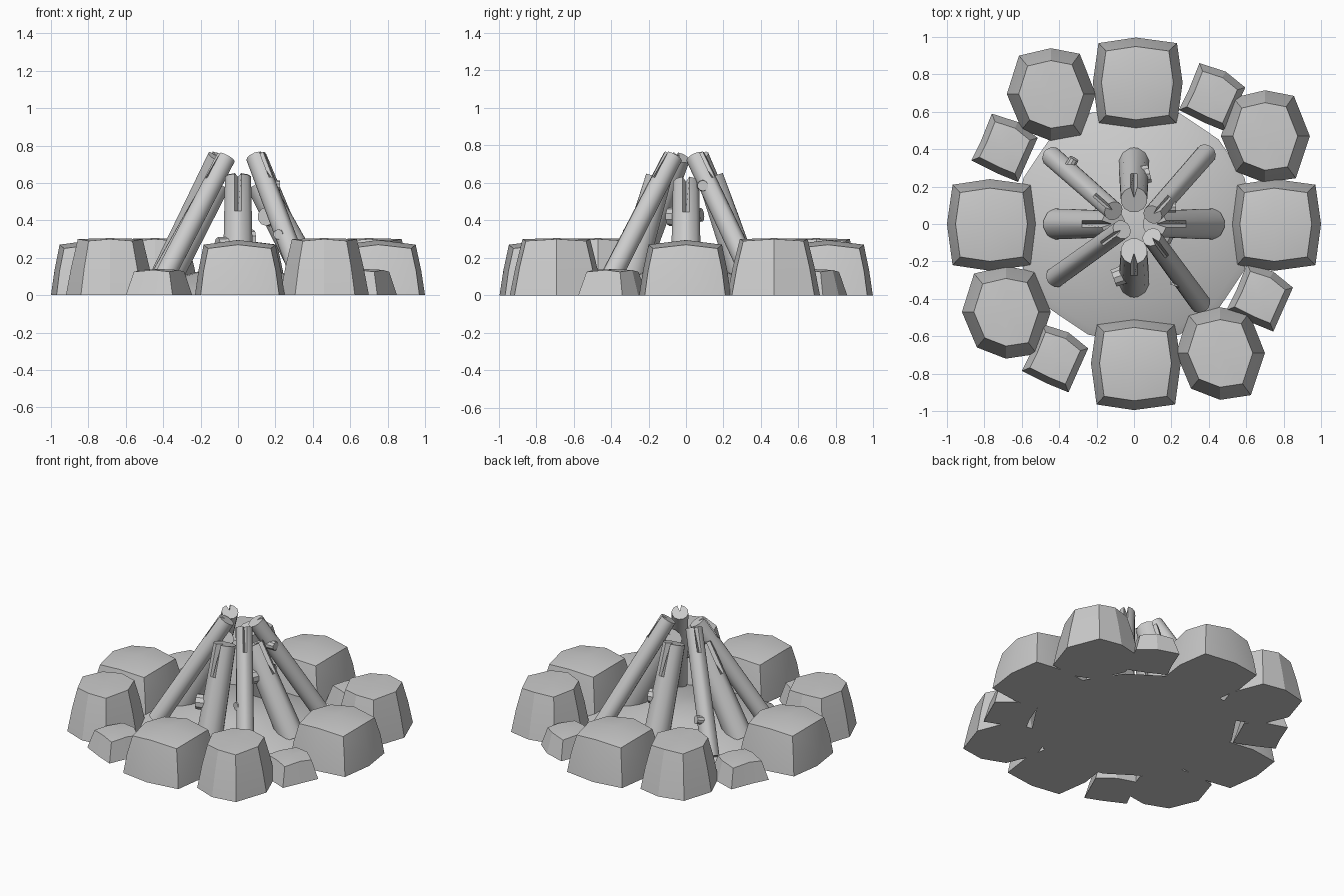
import bpy, bmesh, math
from mathutils import Vector

if "Cube" in bpy.data.objects:
    bpy.data.objects.remove(bpy.data.objects["Cube"])


def finish(name, bm, angle=30):
    bmesh.ops.recalc_face_normals(bm, faces=bm.faces)
    me = bpy.data.meshes.new(name)
    bm.to_mesh(me)
    bm.free()
    ob = bpy.data.objects.new(name, me)
    bpy.context.collection.objects.link(ob)
    bpy.ops.object.select_all(action='DESELECT')
    ob.select_set(True)
    bpy.context.view_layer.objects.active = ob
    bpy.ops.object.shade_smooth_by_angle(angle=math.radians(angle))
    return ob


def skin(bm, rings):
    """Join rings of points, leaving the two ends open; returns vertex rings."""
    vr = [[bm.verts.new(p) for p in r] for r in rings]
    n = len(vr[0])
    for a, b in zip(vr, vr[1:]):
        for i in range(n):
            j = (i + 1) % n
            bm.faces.new((a[i], a[j], b[j], b[i]))
    return vr


def cap(bm, ring, centre):
    c = bm.verts.new(centre)
    for i in range(len(ring)):
        bm.faces.new((ring[i], ring[(i + 1) % len(ring)], c))


def stone(name, outline, centre, levels, top_z):
    """Faceted stone: outline scaled at each (z, scale, extra z at mid points)."""
    cx, cy = centre
    bm = bmesh.new()
    rings = [[(cx + x * s, cy + y * s, z + (lift if i % 2 else 0))
              for i, (x, y) in enumerate(outline)] for z, s, lift in levels]
    vr = skin(bm, rings)
    bm.faces.new(vr[0])
    cap(bm, vr[-1], (cx, cy, top_z))
    finish(name, bm, 20)


# Ring of stones
square = [(-.20, .21), (0, .24), (.22, .21), (.25, 0),
          (.22, -.22), (0, -.25), (-.20, -.22), (-.23, 0)]
octagon = [(-.17, .205), (0, .245), (.155, .215), (.24, 0),
           (.165, -.225), (0, -.25), (-.155, -.19), (-.235, 0)]
tilted = [(-.07, .18), (.07, .135), (.175, .05), (.13, -.05),
          (.07, -.185), (-.04, -.14), (-.18, -.07), (-.13, .03)]
for i, c in enumerate([(.01, .757), (0, -.745), (-.77, 0), (.75, 0)]):
    stone(f"square_stone_{i}", square, c,
          [(0, 1, 0), (.13, .92, 0), (.25, .80, .02)], .295)
for i, c in enumerate([(-.445, .695), (.70, .47), (-.685, -.47), (.46, -.69)]):
    stone(f"round_stone_{i}", octagon, c,
          [(0, 1, 0), (.15, .88, 0), (.29, .73, .01)], .305)
for i, c in enumerate([(-.69, .41), (.42, .68), (-.42, -.715), (.675, -.39)]):
    stone(f"small_stone_{i}", tilted, c, [(0, 1, 0), (.125, .76, .01)], .14)

# Ash mound
bm = bmesh.new()
vr = skin(bm, [[(r * math.cos(a * math.tau / 16), r * math.sin(a * math.tau / 16), z)
                for a in range(16)]
               for r, z in [(.64, 0), (.60, .02), (.42, .07), (.2, .13)]])
bm.faces.new(vr[0])
cap(bm, vr[-1], (0, 0, .15))
finish("ash_mound", bm)


ANGLES = [0, 14, 45, 75, 105, 135, 165, 195, 225, 255, 285, 315, 346]


def log(name, base, top, r0, r1, split):
    """Leaning log whose outer side is split by a wedge running down from the top."""
    base, top = Vector(base), Vector(top)
    axis = (top - base).normalized()
    out = Vector((base.x, base.y, 0))
    out = (out - axis * out.dot(axis)).normalized()
    side = axis.cross(out)
    rings = []
    for t in (0, split, 1):
        c, r = base.lerp(top, t), r0 + (r1 - r0) * t
        rings.append([c + r * (.15 if t == 1 and a == 0 else 1)
                      * (out * math.cos(math.radians(a)) + side * math.sin(math.radians(a)))
                      for a in ANGLES])
    bm = bmesh.new()
    vr = skin(bm, rings)
    bm.faces.new(vr[0])
    cap(bm, vr[-1], top - out * r1 * .15)
    finish(name, bm, 35)


# Teepee of logs: four thick ones on the axes, four slim ones on the diagonals
for name, base, top in [("back", (0, .33, .04), (0, .13, .63)),
                        ("front", (0, -.315, .04), (0, -.145, .63)),
                        ("left", (-.41, 0, .04), (-.11, 0, .60)),
                        ("right", (.41, 0, .04), (.11, 0, .60))]:
    log(f"thick_log_{name}", base, top, .085, .072, .66)
for name, base, top in [("back_left", (-.44, .36, .05), (-.11, .07, .74)),
                        ("back_right", (.385, .375, .05), (.10, .05, .74)),
                        ("front_left", (-.42, -.285, .05), (-.065, -.03, .735)),
                        ("front_right", (.355, -.425, .05), (.095, -.07, .74))]:
    log(f"slim_log_{name}", base, top, .056, .053, .8)


# Cut branch stubs on the logs
def stub(name, start, end, r):
    start, end = Vector(start), Vector(end)
    d = end - start
    bm = bmesh.new()
    bmesh.ops.create_cone(bm, cap_ends=True, segments=10, radius1=r, radius2=r * .9,
                          depth=d.length)
    bmesh.ops.rotate(bm, verts=bm.verts, matrix=d.to_track_quat('Z', 'Y').to_matrix())
    bmesh.ops.translate(bm, verts=bm.verts, vec=(start + end) / 2)
    finish(name, bm)


for i, (s, e, r) in enumerate([
        ((.16, .09, .585), (.225, .09, .585), .032),
        ((.24, -.26, .325), (.215, -.33, .325), .03),
        ((0, -.25, .26), (-.11, -.29, .26), .055),
        ((0, .25, .30), (.085, .27, .30), .055),
        ((.19, 0, .42), (.15, -.09, .42), .055),
        ((-.36, .28, .25), (-.32, .35, .27), .03),
        ((-.2, 0, .42), (-.17, .085, .43), .04)]):
    stub(f"branch_stub_{i}", s, e, r)
